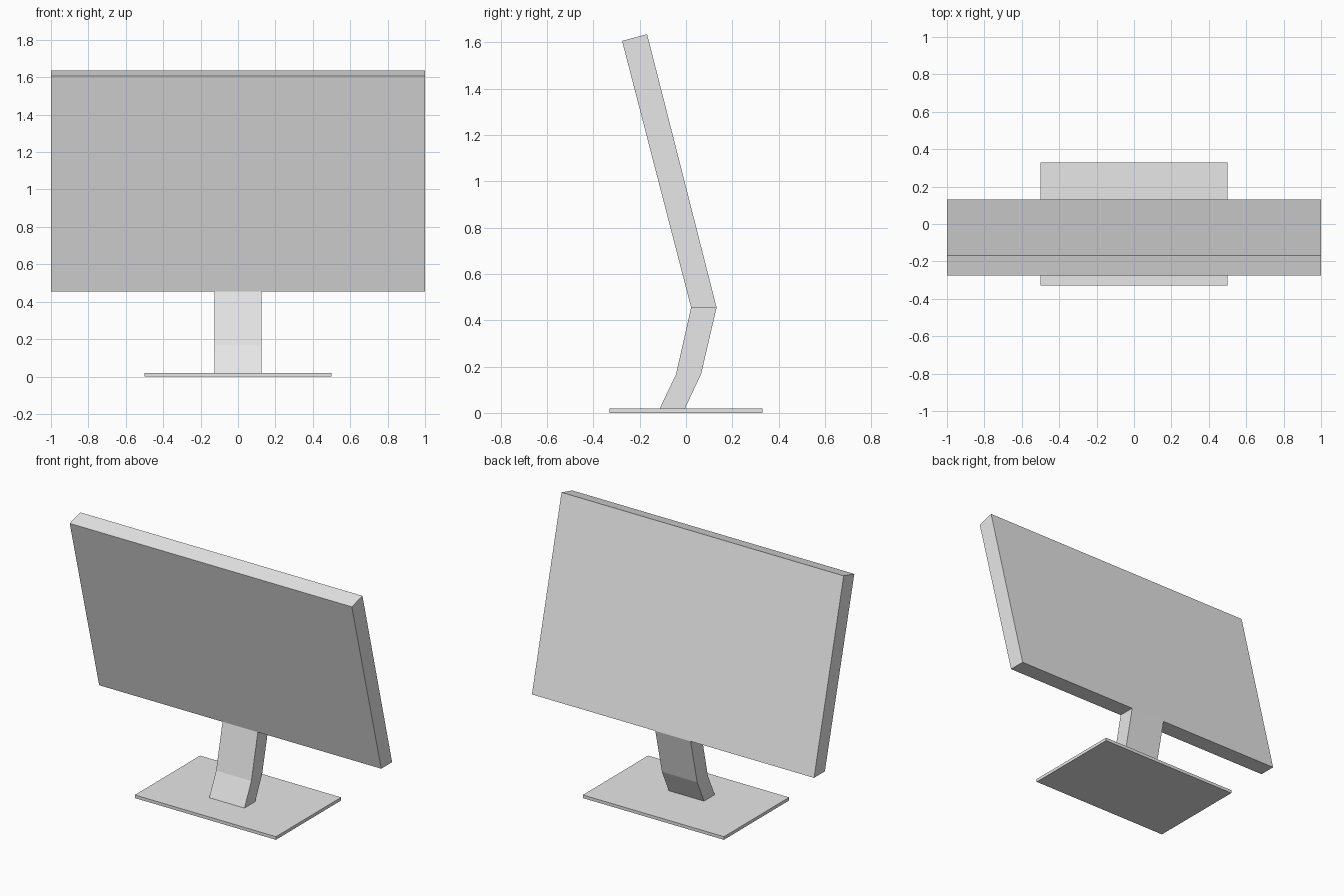
import bpy
import bmesh

cube = bpy.data.objects.get("Cube")
if cube:
    bpy.data.objects.remove(cube, do_unlink=True)

grey = bpy.data.materials.new("light grey")
grey.use_nodes = True
grey.diffuse_color = (0.8, 0.8, 0.8, 1)
grey.node_tree.nodes["Principled BSDF"].inputs["Base Color"].default_value = grey.diffuse_color


def extrude_profile(name, profile, half_width):
    """Extrude a closed (y, z) side profile symmetrically along x."""
    bm = bmesh.new()
    outline = bm.faces.new([bm.verts.new((-half_width, y, z)) for y, z in profile])
    result = bmesh.ops.extrude_face_region(bm, geom=[outline], use_keep_orig=True)
    moved = [v for v in result["geom"] if isinstance(v, bmesh.types.BMVert)]
    bmesh.ops.translate(bm, verts=moved, vec=(2 * half_width, 0, 0))
    bmesh.ops.recalc_face_normals(bm, faces=bm.faces)
    mesh = bpy.data.meshes.new(name)
    bm.to_mesh(mesh)
    bm.free()
    mesh.materials.append(grey)
    obj = bpy.data.objects.new(name, mesh)
    bpy.context.collection.objects.link(obj)
    return obj


# Thin foot plate
extrude_profile("base", [(-0.33, 0), (0.33, 0), (0.33, 0.02), (-0.33, 0.02)], 0.5)

# Bent neck, rising backwards from the plate to the underside of the screen
extrude_profile("stand", [(-0.113, 0.02), (-0.004, 0.02), (0.065, 0.167),
                          (0.132, 0.455), (0.022, 0.455), (-0.043, 0.167)], 0.125)

# Screen slab leaning forwards, cut level along its bottom
extrude_profile("screen", [(0.022, 0.455), (0.132, 0.455),
                           (-0.168, 1.635), (-0.276, 1.606)], 1.0)
